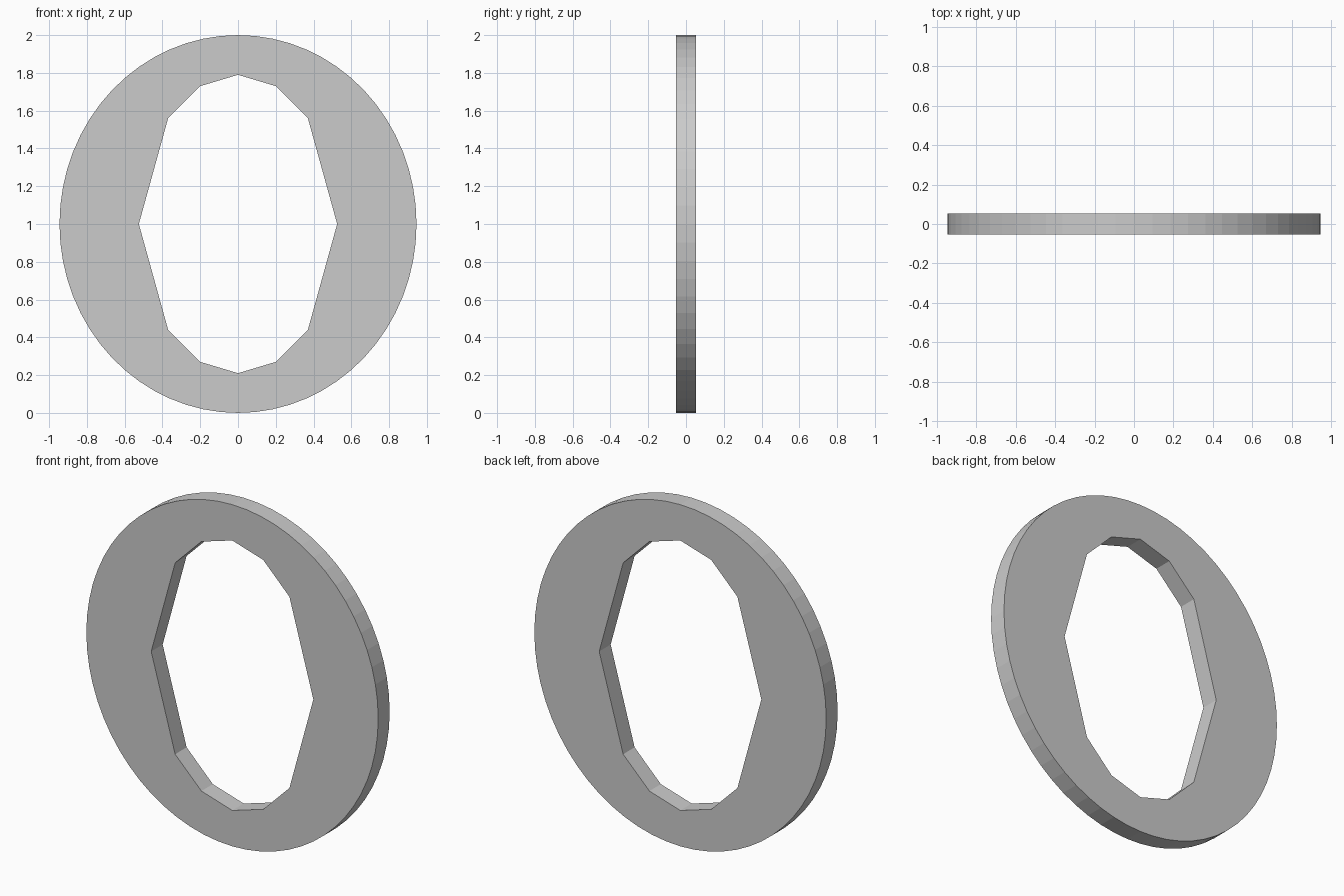
import bpy, math

if "Cube" in bpy.data.objects:
    bpy.data.objects.remove(bpy.data.objects["Cube"])

HALF_DEPTH = 0.053

# Outer rim: slightly narrow ellipse
N = 64
outer = [(0.945 * math.sin(2 * math.pi * i / N), math.cos(2 * math.pi * i / N))
         for i in range(N)]

# Faceted opening: one quarter, mirrored to ten corners
quarter = [(0, 0.79), (0.20, 0.73), (0.37, 0.56), (0.525, 0)]
right = quarter + [(x, -z) for x, z in reversed(quarter[:-1])]
inner = right + [(-x, z) for x, z in reversed(right[1:-1])]

# Filled, extruded profile
curve = bpy.data.curves.new("ring_profile", 'CURVE')
curve.dimensions = '2D'
curve.fill_mode = 'BOTH'
curve.extrude = HALF_DEPTH
for pts in (outer, inner):
    spline = curve.splines.new('POLY')
    spline.points.add(len(pts) - 1)
    for p, (x, z) in zip(spline.points, pts):
        p.co = (x, z, 0, 1)
    spline.use_cyclic_u = True

ring = bpy.data.objects.new("oval_ring", curve)
bpy.context.collection.objects.link(ring)
ring.rotation_euler.x = math.pi / 2
ring.location.z = 1.0

# Convert to a flat-shaded mesh
bpy.context.view_layer.objects.active = ring
ring.select_set(True)
bpy.ops.object.convert(target='MESH')
ring = bpy.context.object
bpy.ops.object.mode_set(mode='EDIT')
bpy.ops.mesh.select_all(action='SELECT')
bpy.ops.mesh.remove_doubles(threshold=0.0001)
bpy.ops.mesh.normals_make_consistent(inside=False)
bpy.ops.object.mode_set(mode='OBJECT')
bpy.ops.object.shade_flat()
